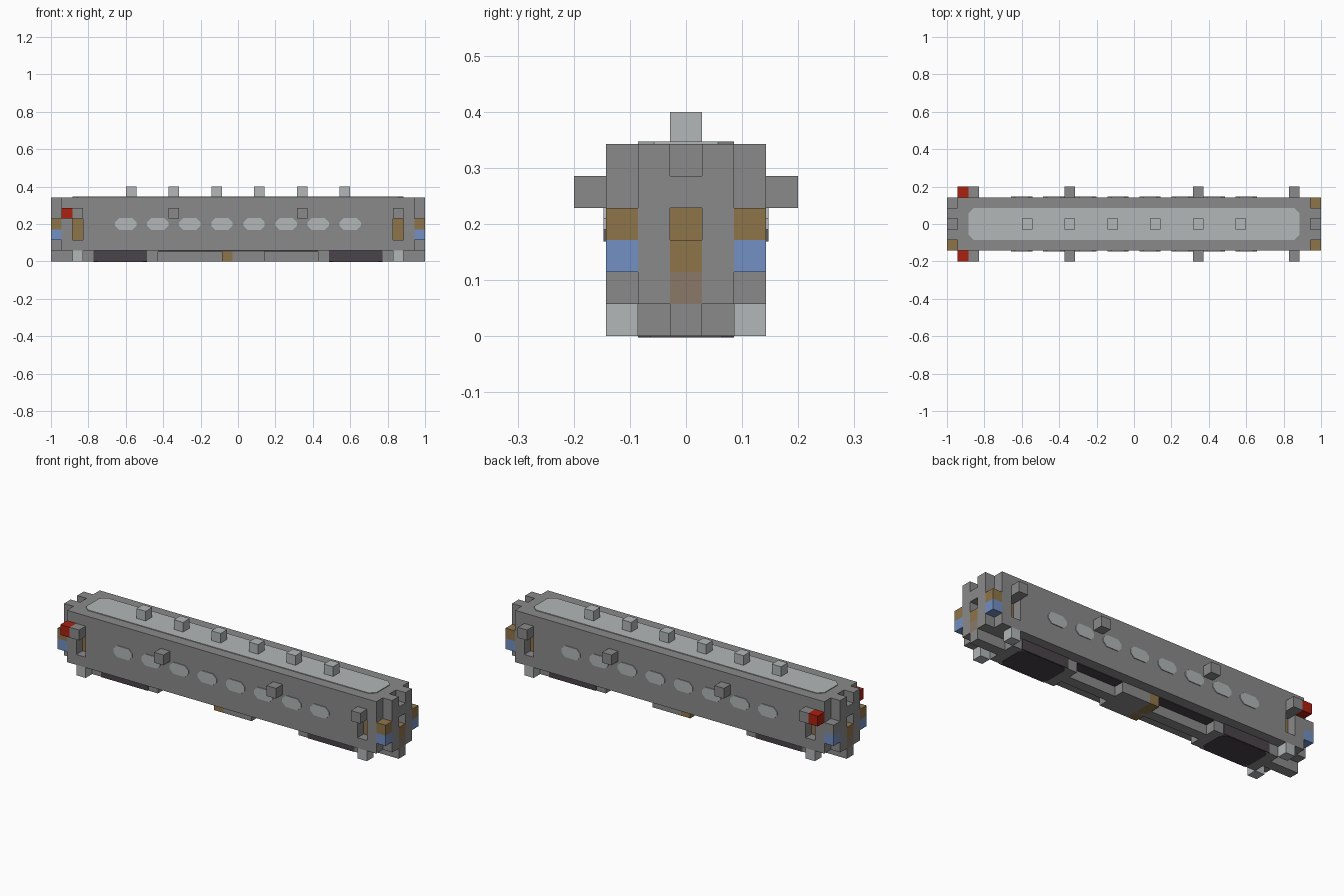
import bpy, bmesh
from mathutils import Vector

cube = bpy.data.objects.get("Cube")
if cube:
    bpy.data.objects.remove(cube, do_unlink=True)

U = 2 / 35          # edge of one building block
THIN = 0.004        # thickness of painted plates


def material(name, rgb):
    lin = [(c / 255 / 12.92) if c < 11 else ((c / 255 + 0.055) / 1.055) ** 2.4 for c in rgb]
    m = bpy.data.materials.new(name)
    m.use_nodes = True
    m.diffuse_color = (*lin, 1)
    m.node_tree.nodes["Principled BSDF"].inputs["Base Color"].default_value = (*lin, 1)
    return m


GREY = material("hull grey", (138, 138, 138))
LIGHT = material("light grey", (178, 183, 184))
BROWN = material("bronze brown", (143, 117, 74))
DULL = material("dull brown", (138, 121, 104))
BLUE = material("soft blue", (114, 144, 195))
RED = material("signal red", (172, 32, 16))
DARK = material("dark plum", (74, 67, 74))


def finish(name, bm, mat):
    bmesh.ops.recalc_face_normals(bm, faces=bm.faces)
    mesh = bpy.data.meshes.new(name)
    bm.to_mesh(mesh)
    bm.free()
    mesh.materials.append(mat)
    obj = bpy.data.objects.new(name, mesh)
    bpy.context.collection.objects.link(obj)
    return obj


def point(i, j, k):
    return Vector(((i - 17.5) * U, (j - 3.5) * U, k * U))


def box(name, xs, ys, zs, mat):
    """Box between block coordinates (start, end) on each axis."""
    a, b = (point(*p) for p in zip(xs, ys, zs))
    bm = bmesh.new()
    bmesh.ops.create_cube(bm, size=1)
    for v in bm.verts:
        v.co = (a + b) / 2 + Vector(c * s for c, s in zip(v.co, b - a))
    return finish(name, bm, mat)


def plate(name, centre, half_u, half_v, cut, u, v, mat):
    """Thin panel with clipped corners, spanned by the directions u and v."""
    u, v = Vector(u), Vector(v)
    a, b = half_u, half_v
    outline = [(a, b - cut), (a - cut, b), (cut - a, b), (-a, b - cut),
               (-a, cut - b), (cut - a, -b), (a - cut, -b), (a, cut - b)]
    n = u.cross(v)
    bm = bmesh.new()
    face = bm.faces.new([bm.verts.new(centre + u * p * U + v * q * U) for p, q in outline])
    ext = bmesh.ops.extrude_face_region(bm, geom=[face])["geom"]
    bmesh.ops.translate(bm, vec=n * THIN, verts=[e for e in ext if isinstance(e, bmesh.types.BMVert)])
    return finish(name, bm, mat)


# Hull: core, and side walls with a door recess near each end
box("hull_core", (1, 34), (2, 5), (1, 6), GREY)
for side, y in (("right", 1), ("left", 5)):
    ys = (y, y + 1)
    box(f"{side}_wall", (3, 32), ys, (1, 6), GREY)
    for end, x in (("rear", 1), ("nose", 33)):
        box(f"{side}_{end}_post", (x, x + 1), ys, (1, 6), GREY)
    for end, x in (("rear", 2), ("nose", 32)):
        box(f"{side}_{end}_door_sill", (x, x + 1), ys, (1, 2), GREY)
        box(f"{side}_{end}_door_header", (x, x + 1), ys, (4, 6), GREY)
        box(f"{side}_{end}_step", (x, x + 1), ys, (0, 1), LIGHT)

# Side details, built outward from each wall
for side, s in (("front", -1), ("back", 1)):
    wall = 3.5 + 2.5 * s
    u = (-s, 0, 0)
    for n in range(8):
        plate(f"{side}_window", point(7 + 3 * n, wall, 3.5), 1, 0.55, 0.38, u, (0, 0, 1), LIGHT)
    for x in (2.5, 32.5):
        plate(f"{side}_door", point(x, wall - s, 3), 0.5, 1, 0.01, u, (0, 0, 1), BROWN)
    ys = sorted((wall, wall + s))
    for x in (2, 11, 23, 32):
        box(f"{side}_side_block", (x, x + 1), ys, (4, 5), GREY)
    box(f"{side}_red_lamp", (1, 2), ys, (4, 5), RED)

# Roof panel and roof blocks
plate("roof_panel", point(17.5, 3.5, 6), 15.5, 1.5, 0.5, (1, 0, 0), (0, 1, 0), LIGHT)
for n in range(6):
    x = 7 + 4 * n
    box("roof_block", (x, x + 1), (3, 4), (6, 7), LIGHT)

# Both ends: twin pillars, cross bar, recessed window and corner lamps
for end, x, s in (("rear", 0, -1), ("nose", 34, 1)):
    xs = (x, x + 1)
    for y in (2, 4):
        box(f"{end}_pillar", xs, (y, y + 1), (1, 6), GREY)
    box(f"{end}_cross_bar", xs, (3, 4), (4, 5), GREY)
    box(f"{end}_door_upper", xs, (3, 4), (2, 3), BROWN)
    box(f"{end}_door_lower", xs, (3, 4), (1, 2), DULL)
    inner = 1 if s < 0 else 34
    plate(f"{end}_recess_back", point(inner, 3.5, 3.5), 0.5, 0.5, 0.01, (0, s, 0), (0, 0, 1), BROWN)
    for y in (1, 5):
        box(f"{end}_corner_blue", xs, (y, y + 1), (2, 3), BLUE)
        plain = (x, y) == (0, 5)
        box(f"{end}_corner_cap", xs, (y, y + 1), (3, 4), GREY if plain else BROWN)

# Underside: centre beam, shaded bays, bogies and equipment box
box("centre_beam", (0, 35), (3, 4), (0, 1), GREY)
plate("underside_bay", point(17.5, 3.5, 1), 7.5, 1.5, 0.01, (1, 0, 0), (0, -1, 0), DARK)
for end, x in (("rear", 3), ("nose", 25)):
    box(f"{end}_bogie_frame", (x, x + 7), (2, 5), (0, 1), GREY)
    centre = point(x + 3.5, 3.5, 0)
    plate(f"{end}_bogie_base", centre + Vector((0, 0, THIN / 2)), 2.5, 1.5, 0.4,
          (1, 0, 0), (0, -1, 0), DARK)
    for s in (-1, 1):
        plate(f"{end}_bogie_side", point(x + 3.5, 3.5 + 1.5 * s, 0.5), 2.5, 0.5, 0.01,
              (-s, 0, 0), (0, 0, 1), DARK)
box("equipment_box", (17, 20), (2, 5), (0, 1), GREY)
box("equipment_box_end", (16, 17), (2, 5), (0, 1), BROWN)
